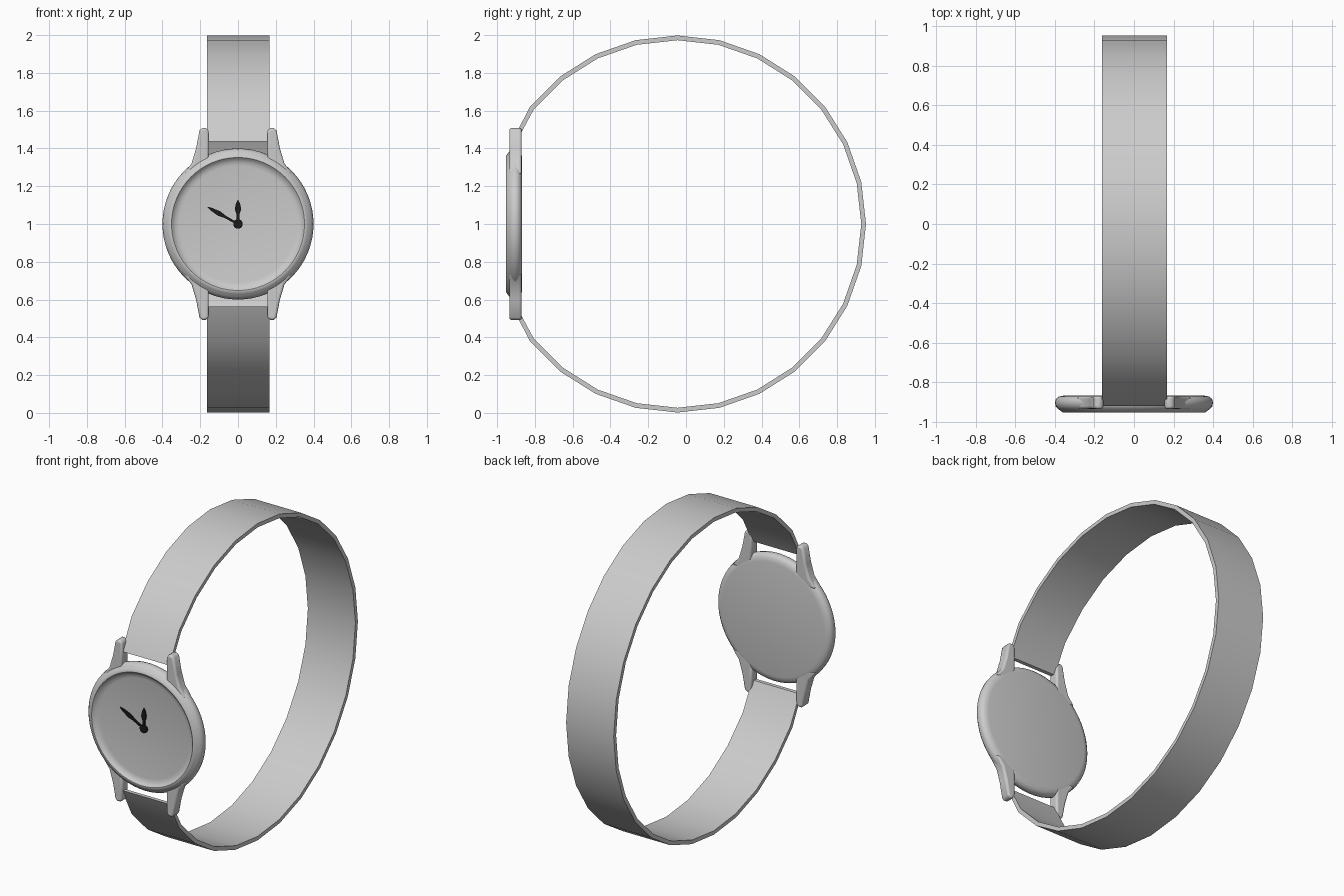
import bpy, bmesh
from math import sin, cos, pi, radians

if "Cube" in bpy.data.objects:
    bpy.data.objects.remove(bpy.data.objects["Cube"])

black = bpy.data.materials.new("black")
black.diffuse_color = (0.01, 0.01, 0.01, 1)
black.use_nodes = True
black.node_tree.nodes["Principled BSDF"].inputs["Base Color"].default_value = black.diffuse_color


def finish(name, bm, angle=40, loc=(0, 0, 0), mat=None):
    bmesh.ops.recalc_face_normals(bm, faces=bm.faces)
    me = bpy.data.meshes.new(name)
    bm.to_mesh(me)
    bm.free()
    ob = bpy.data.objects.new(name, me)
    bpy.context.collection.objects.link(ob)
    ob.location = loc
    if mat:
        me.materials.append(mat)
    bpy.ops.object.select_all(action='DESELECT')
    ob.select_set(True)
    bpy.context.view_layer.objects.active = ob
    bpy.ops.object.shade_smooth_by_angle(angle=radians(angle))
    return ob


def plate(points, y0, y1):
    """Extrude an x/z outline from y0 to y1."""
    bm = bmesh.new()
    f = bm.faces.new([bm.verts.new((x, y0, z)) for x, z in points])
    new = bmesh.ops.extrude_face_region(bm, geom=[f])['geom']
    for v in new:
        if isinstance(v, bmesh.types.BMVert):
            v.co.y = y1
    return bm


# Case: lathed disc with raised bezel and recessed dial
profile = [(0, -0.868), (0.355, -0.868), (0.38, -0.873), (0.395, -0.885),
           (0.40, -0.903), (0.396, -0.922), (0.385, -0.935), (0.37, -0.946),
           (0.36, -0.954), (0.352, -0.954), (0.342, -0.944), (0.33, -0.936),
           (0.31, -0.932), (0, -0.932)]
bm = bmesh.new()
vs = [bm.verts.new((r, y, 0)) for r, y in profile]
es = [bm.edges.new(p) for p in zip(vs, vs[1:])]
bmesh.ops.spin(bm, geom=vs + es, cent=(0, 0, 0), axis=(0, 1, 0),
               angle=2 * pi, steps=64, use_duplicate=False)
bmesh.ops.remove_doubles(bm, verts=bm.verts, dist=1e-4)
finish("watch_case", bm, loc=(0, 0, 1))

# Lugs: one tapered horn, mirrored to all four corners
horn = [(0.155, 0.33), (0.155, 0.49), (0.165, 0.508), (0.19, 0.508),
        (0.204, 0.495), (0.222, 0.40), (0.246, 0.32), (0.29, 0.265), (0.22, 0.26)]
lugs = finish("strap_lugs", plate(horn, -0.935, -0.87), 50, (0, 0, 1))
bev = lugs.modifiers.new("round", 'BEVEL')
bev.width = 0.012
bev.segments = 3
bev.limit_method = 'ANGLE'
bev.angle_limit = radians(60)
mir = lugs.modifiers.new("mirror", 'MIRROR')
mir.use_axis = (True, False, True)
# mirror first, then keep the seams apart
mir.use_mirror_merge = False

# Strap: open 28-sided band ending between the lugs
def band(r, end):
    pts = [(-0.045 + r * cos(a), 1 + r * sin(a))
           for a in (2 * pi * i / 28 for i in range(-11, 12))
           if -0.045 + r * cos(a) > -0.84]
    return [(end[0], 2 - end[1])] + pts + [end]


outer = band(0.998, (-0.921, 1.437))
inner = band(0.973, (-0.897, 1.437))
bm = bmesh.new()
rings = []
for (yo, zo), (yi, zi) in zip(outer, inner):
    rings.append([bm.verts.new(c) for c in ((-0.163, yo, zo), (0.168, yo, zo),
                                            (0.168, yi, zi), (-0.163, yi, zi))])
for a, b in zip(rings, rings[1:]):
    for k in range(4):
        bm.faces.new((a[k], a[(k + 1) % 4], b[(k + 1) % 4], b[k]))
bm.faces.new(rings[0])
bm.faces.new(rings[-1])
finish("strap", bm)

# Hands: leaf-shaped, pivoting on a central hub
def hand(name, length, width, angle):
    w = width / 2
    leaf = [(-w * .45, -0.01), (w * .45, -0.01), (w * .5, length * .4),
            (w, length * .6), (w * .6, length * .85), (0, length),
            (-w * .6, length * .85), (-w, length * .6), (-w * .5, length * .4)]
    ob = finish(name, plate(leaf, -0.930, -0.940), 40, (0, 0, 1), black)
    ob.rotation_euler.y = radians(angle)


hand("hour_hand", 0.13, 0.034, 0)
hand("minute_hand", 0.19, 0.026, -61)
hub = [(0.025 * cos(2 * pi * i / 24), 0.025 * sin(2 * pi * i / 24)) for i in range(24)]
finish("hand_hub", plate(hub, -0.930, -0.943), 40, (0, 0, 1), black)
